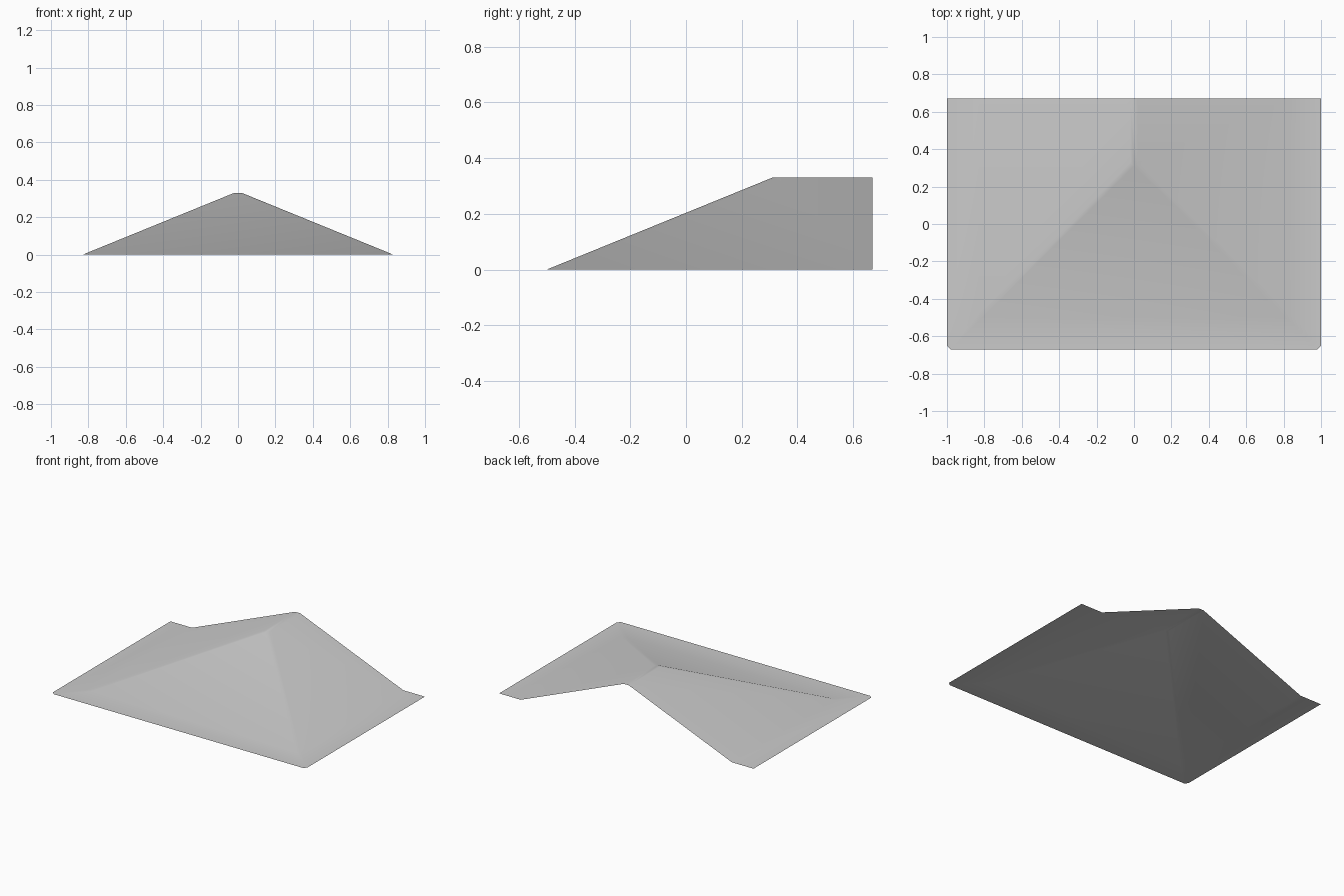
import bpy
import bmesh

cube = bpy.data.objects.get("Cube")
if cube:
    bpy.data.objects.remove(cube)

BACK = 0.67      # open back edge
CHAMFER = 0.02   # cut across the front corners

grey = bpy.data.materials.new("light_grey")
grey.use_nodes = True
colour = (0.6, 0.6, 0.6, 1)
grey.diffuse_color = colour
grey.node_tree.nodes["Principled BSDF"].inputs["Base Color"].default_value = colour


def u_loop(bm, half_width, front, z):
    """U-shaped row of vertices, back right round the front to back left."""
    right = [(half_width, BACK), (half_width, front + CHAMFER), (half_width - CHAMFER, front)]
    left = [(-x, y) for x, y in reversed(right)]
    return [bm.verts.new((x, y, z)) for x, y in right + left]


bm = bmesh.new()
# Outer rim, foot of the slope, and ridge outline
rows = [u_loop(bm, 1.0, -0.67, 0.0),
        u_loop(bm, 0.83, -0.50, 0.0),
        u_loop(bm, CHAMFER, 0.31, 0.33)]

# Flat border and sloped sides
for outer, inner in zip(rows, rows[1:]):
    for i in range(len(outer) - 1):
        bm.faces.new((outer[i], inner[i], inner[i + 1], outer[i + 1]))

# Narrow flat ridge
bm.faces.new(rows[-1])
bmesh.ops.remove_doubles(bm, verts=bm.verts, dist=0.0001)
bmesh.ops.recalc_face_normals(bm, faces=bm.faces)
if sum(f.normal.z for f in bm.faces) < 0:
    bmesh.ops.reverse_faces(bm, faces=bm.faces)
for face in bm.faces:
    face.smooth = True

mesh = bpy.data.meshes.new("hipped_sheet")
bm.to_mesh(mesh)
bm.free()
mesh.materials.append(grey)
sheet = bpy.data.objects.new("hipped_sheet", mesh)
bpy.context.collection.objects.link(sheet)
